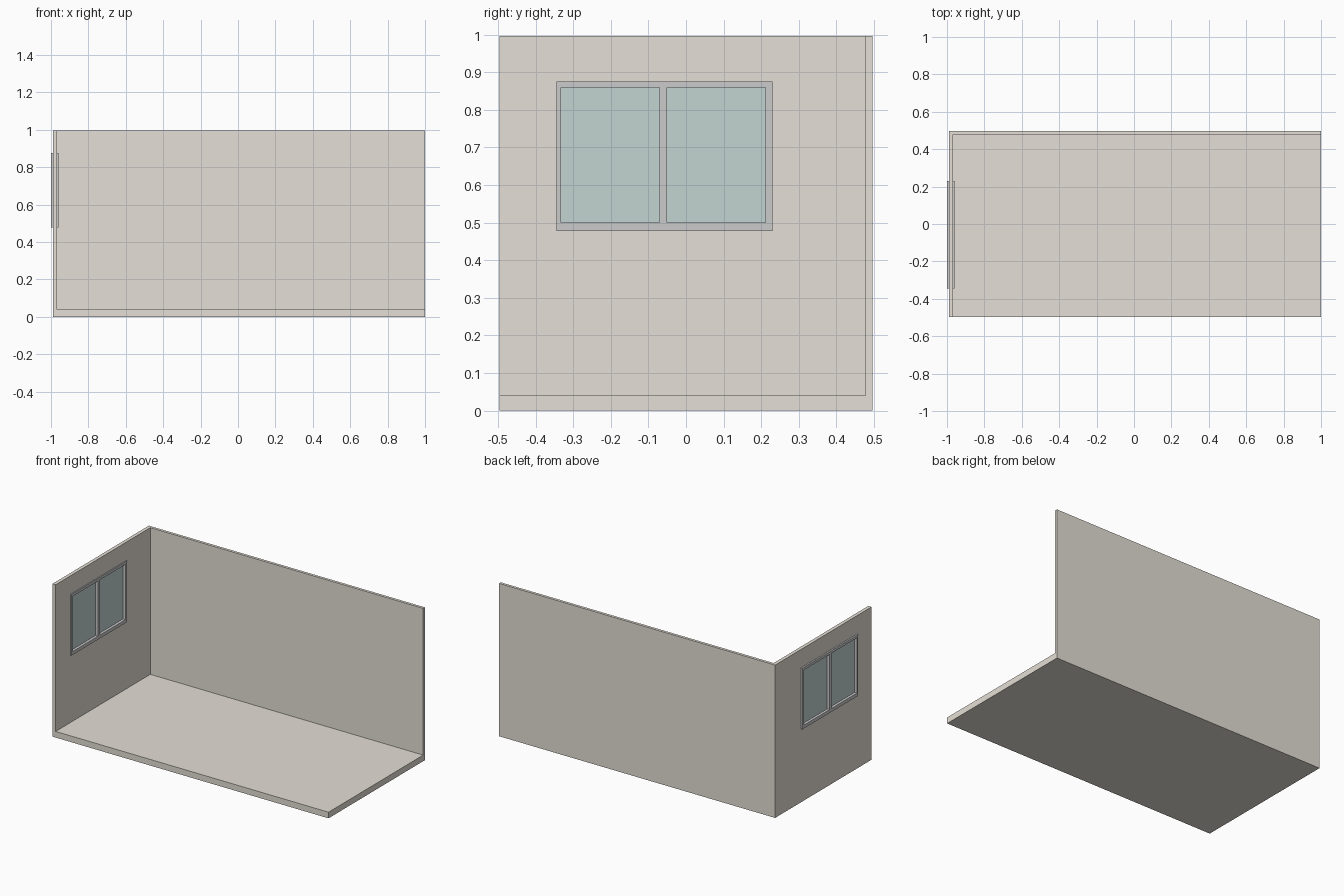
import bpy

if "Cube" in bpy.data.objects:
    bpy.data.objects.remove(bpy.data.objects["Cube"])


def material(name, rgb):
    m = bpy.data.materials.new(name)
    m.diffuse_color = (*rgb, 1)
    m.use_nodes = True
    m.node_tree.nodes["Principled BSDF"].inputs["Base Color"].default_value = m.diffuse_color
    return m


def box(name, lo, hi, mat=None):
    """Axis-aligned box between two corners."""
    bpy.ops.mesh.primitive_cube_add(size=1, location=[(a + b) / 2 for a, b in zip(lo, hi)])
    ob = bpy.context.object
    ob.name = name
    ob.scale = [b - a for a, b in zip(lo, hi)]
    bpy.ops.object.transform_apply(location=False, rotation=False, scale=True)
    if mat:
        ob.data.materials.append(mat)
    return ob


def cut(ob, lo, hi):
    """Subtract a box from an object and drop the cutter."""
    cutter = box("cutter", lo, hi)
    mod = ob.modifiers.new("cut", 'BOOLEAN')
    mod.operation = 'DIFFERENCE'
    mod.solver = 'EXACT'
    mod.object = cutter
    bpy.context.view_layer.objects.active = ob
    bpy.ops.object.modifier_apply(modifier=mod.name)
    bpy.data.objects.remove(cutter)


plaster = material("plaster", (0.78, 0.74, 0.67))
frame_grey = material("frame_grey", (0.66, 0.64, 0.65))
glass = material("glass", (0.55, 0.66, 0.64))

# Window layout on the left wall
FRAME_Y, FRAME_Z = (-0.345, 0.23), (0.478, 0.876)
PANES_Y = [(-0.332, -0.071), (-0.05, 0.211)]
PANE_Z = (0.50, 0.859)

# Room shell: floor, back wall and left wall as one solid
room = box("room_shell", (-0.99, -0.496, 0), (1.0, 0.496, 0.996), plaster)
cut(room, (-0.967, -1, 0.04), (1.5, 0.478, 1.5))

# Window opening, hidden behind the frame rim
e = 0.006
cut(room, (-1.1, FRAME_Y[0] + e, FRAME_Z[0] + e), (-0.9, FRAME_Y[1] - e, FRAME_Z[1] - e))

# Window frame with two lights
frame = box("window_frame", (-1.0, FRAME_Y[0], FRAME_Z[0]),
            (-0.96, FRAME_Y[1], FRAME_Z[1]), frame_grey)
for y0, y1 in PANES_Y:
    cut(frame, (-1.1, y0, PANE_Z[0]), (-0.9, y1, PANE_Z[1]))

# Glass panes
for i, (y0, y1) in enumerate(PANES_Y):
    box(f"window_pane_{i + 1}", (-0.983, y0, PANE_Z[0]), (-0.977, y1, PANE_Z[1]), glass)
